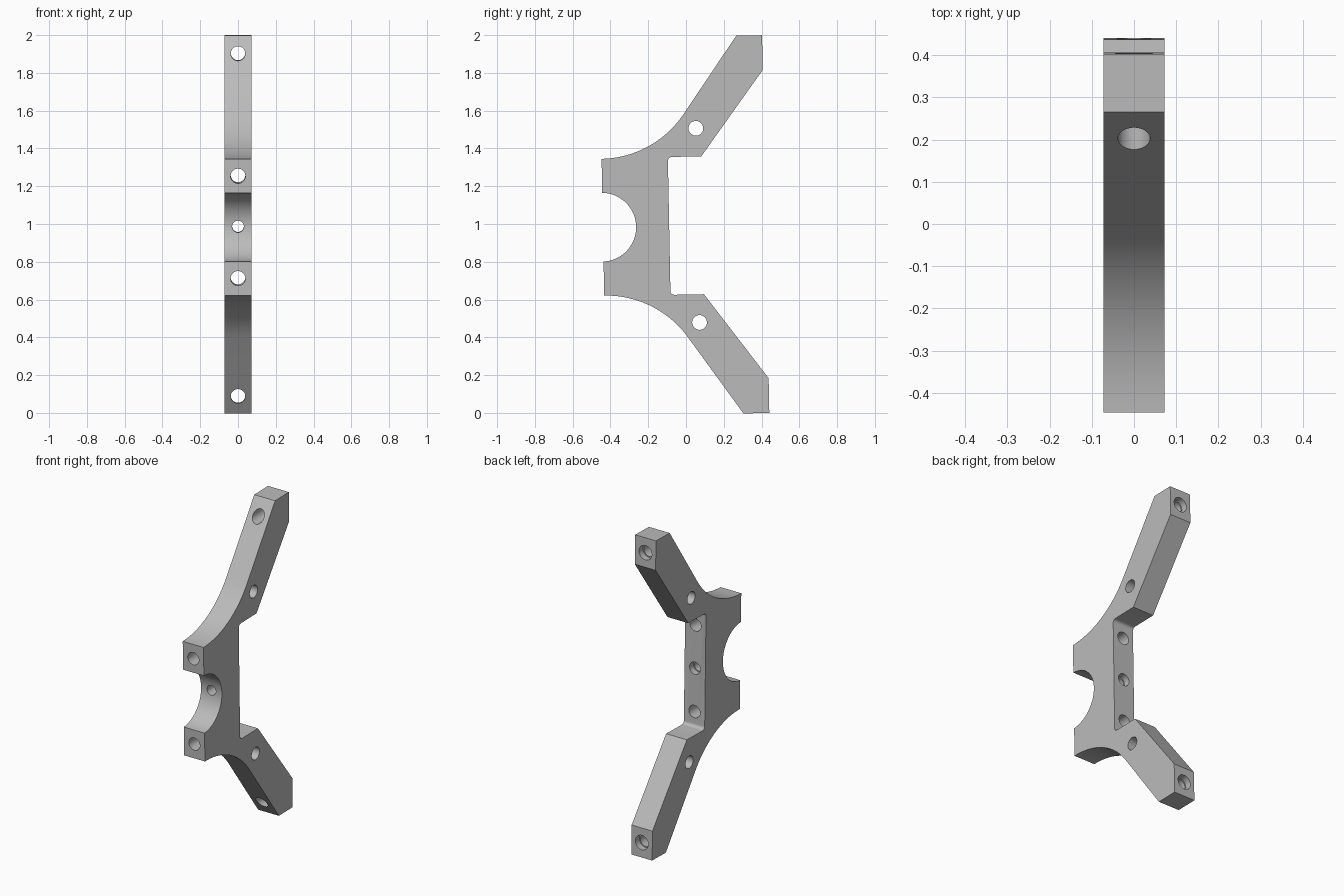
import bpy, bmesh
from math import sin, cos, pi, radians
from mathutils import Matrix

cube = bpy.data.objects.get("Cube")
if cube:
    bpy.data.objects.remove(cube, do_unlink=True)

HALF_WIDTH = 0.0725
TILT = radians(1.1)

grey = bpy.data.materials.new("plain grey")
grey.use_nodes = True
grey.diffuse_color = (0.5, 0.5, 0.5, 1)
grey.node_tree.nodes["Principled BSDF"].inputs["Base Color"].default_value = (0.5, 0.5, 0.5, 1)


def arc(cy, cz, r, start, end, steps):
    angles = [radians(start + (end - start) * i / steps) for i in range(steps + 1)]
    return [(cy + r * cos(a), cz + r * sin(a)) for a in angles]


def add_object(name, bm):
    bmesh.ops.recalc_face_normals(bm, faces=bm.faces)
    mesh = bpy.data.meshes.new(name)
    bm.to_mesh(mesh)
    bm.free()
    obj = bpy.data.objects.new(name, mesh)
    bpy.context.collection.objects.link(obj)
    return obj


# Upper half of the side profile, from the front notch round to the back
notch = arc(-0.006, 0, 0.182, 0, 88, 20)
sweep = arc(0, 0.897, 0.535, -90, -35, 20)
arm_end = [(0.725, 1.0), (0.862, 1.0), (0.862, 0.816), (0.528, 0.365)]
fillet = arc(0.371, 0.345, 0.02, 90, 180, 6)
upper = notch + [(0, 0.182)] + sweep + arm_end + fillet
lower = [(y, -z) for y, z in reversed(upper[1:])]

# Extruded bracket body
bm = bmesh.new()
face = bm.faces.new([bm.verts.new((-HALF_WIDTH, y, z)) for y, z in upper + lower])
ext = bmesh.ops.extrude_face_region(bm, geom=[face])
new_verts = [g for g in ext["geom"] if isinstance(g, bmesh.types.BMVert)]
bmesh.ops.translate(bm, verts=new_verts, vec=(2 * HALF_WIDTH, 0, 0))
bracket = add_object("bracket", bm)
bracket.data.materials.append(grey)

cutters = []


def drill(axis, radius, y, z, length):
    """Cut a round hole along x or y, centred on (y, z)."""
    turn = Matrix.Rotation(pi / 2, 4, "Y" if axis == "x" else "X")
    bm = bmesh.new()
    bmesh.ops.create_cone(bm, cap_ends=True, segments=40, radius1=radius, radius2=radius,
                          depth=length, matrix=Matrix.Translation((0, y, z)) @ turn)
    cutter = add_object("hole_cutter", bm)
    cutter.hide_render = True
    cutter.data.materials.append(grey)
    mod = bracket.modifiers.new("hole", "BOOLEAN")
    mod.operation = "DIFFERENCE"
    mod.solver = "EXACT"
    mod.object = cutter
    cutters.append(cutter)


# Holes through both halves, with wider mouths at the back of some
for side in (1, -1):
    drill("x", 0.039, 0.502, side * 0.514, 1)
    drill("y", 0.039, 0.4, side * 0.271, 2)
    drill("y", 0.038, 0.4, side * 0.907, 2)
    drill("y", 0.045, 0.862, side * 0.907, 0.08)
drill("y", 0.031, 0.4, 0, 2)
drill("y", 0.038, 0.351, 0, 0.08)

# Bake the holes and drop the cutters
bpy.context.view_layer.update()
graph = bpy.context.evaluated_depsgraph_get()
result = bpy.data.meshes.new_from_object(bracket.evaluated_get(graph))
bracket.modifiers.clear()
bracket.data = result
for cutter in cutters:
    bpy.data.objects.remove(cutter, do_unlink=True)

# Lean the bracket slightly and set it on the ground
result.transform(Matrix.Translation((0, -0.44, 0.983)) @ Matrix.Rotation(TILT, 4, "X"))

bpy.ops.object.select_all(action="DESELECT")
bracket.select_set(True)
bpy.context.view_layer.objects.active = bracket
bpy.ops.object.shade_smooth_by_angle(angle=radians(30))
